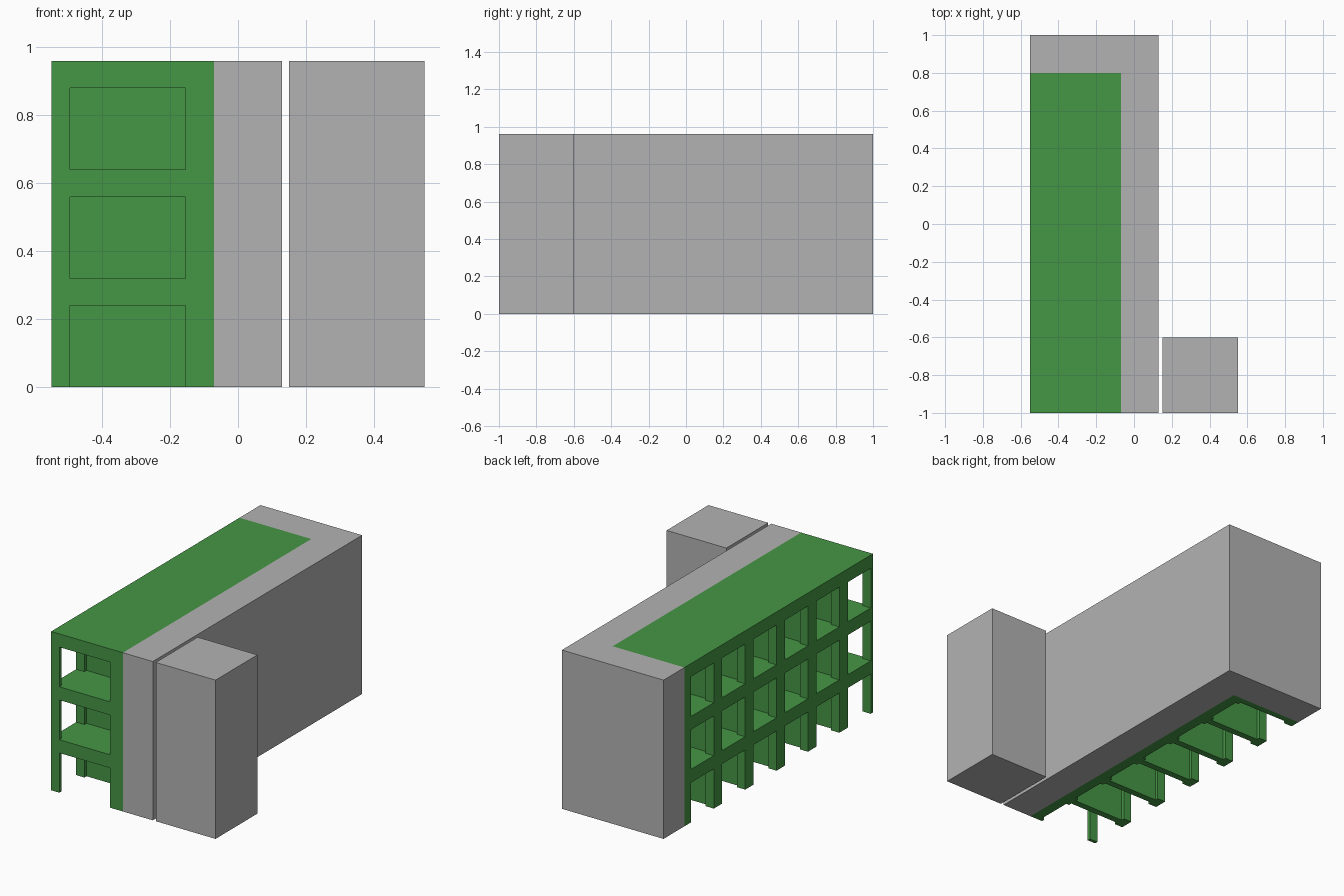
import bpy, bmesh

if "Cube" in bpy.data.objects:
    bpy.data.objects.remove(bpy.data.objects["Cube"])


def make_material(name, color):
    m = bpy.data.materials.new(name)
    m.diffuse_color = (*color, 1.0)
    m.use_nodes = True
    m.node_tree.nodes["Principled BSDF"].inputs["Base Color"].default_value = m.diffuse_color
    return m


GREEN = make_material("green", (0.06, 0.305, 0.06))
GRAY = make_material("gray", (0.45, 0.45, 0.45))


def prism(name, outline, z0, z1, mat):
    """Extrude a counter-clockwise plan outline from z0 to z1."""
    bm = bmesh.new()
    face = bm.faces.new([bm.verts.new((x, y, z0)) for x, y in outline])
    top = bmesh.ops.extrude_face_region(bm, geom=[face])["geom"]
    verts = [g for g in top if isinstance(g, bmesh.types.BMVert)]
    bmesh.ops.translate(bm, vec=(0, 0, z1 - z0), verts=verts)
    bmesh.ops.recalc_face_normals(bm, faces=bm.faces)
    me = bpy.data.meshes.new(name)
    bm.to_mesh(me)
    bm.free()
    me.materials.append(mat)
    ob = bpy.data.objects.new(name, me)
    bpy.context.collection.objects.link(ob)
    return ob


def box(name, x0, x1, y0, y1, z0, z1, mat):
    return prism(name, [(x0, y0), (x1, y0), (x1, y1), (x0, y1)], z0, z1, mat)


TOP = 0.96
X0, X1 = -0.55, -0.07      # green wing width
Y0, Y1 = -1.0, 0.8         # green wing length

# Solid L-shaped block and the separate tower
prism("l_shaped_block",
      [(X1, -1), (0.13, -1), (0.13, 1), (X0, 1), (X0, Y1), (X1, Y1)],
      0, TOP, GRAY)
box("tower", 0.15, 0.55, -1, -0.6, 0, TOP, GRAY)

for level in range(3):
    z = 0.32 * level
    # Slab above each storey
    box("floor_slab", X0, X1, Y0, Y1, z + 0.24, z + 0.32, GREEN)
    # Wall against the solid block
    box("back_wall", -0.135, X1, Y0, Y1, z, z + 0.24, GREEN)
    # Columns on a regular grid, trimmed at the ends of the wing
    for i in range(7):
        yc = 0.78 - 0.3 * i
        a, b = max(yc - 0.04, Y0), min(yc + 0.04, Y1)
        box("facade_column", X0, -0.495, a, b, z, z + 0.24, GREEN)
        box("inner_column", -0.155, X1, a, b, z, z + 0.24, GREEN)
        # Thin cross walls between the rooms; the front bay stays open
        if i < 6:
            box("cross_wall", -0.495, -0.135, yc - 0.02, yc + 0.02,
                z, z + 0.24, GREEN)
